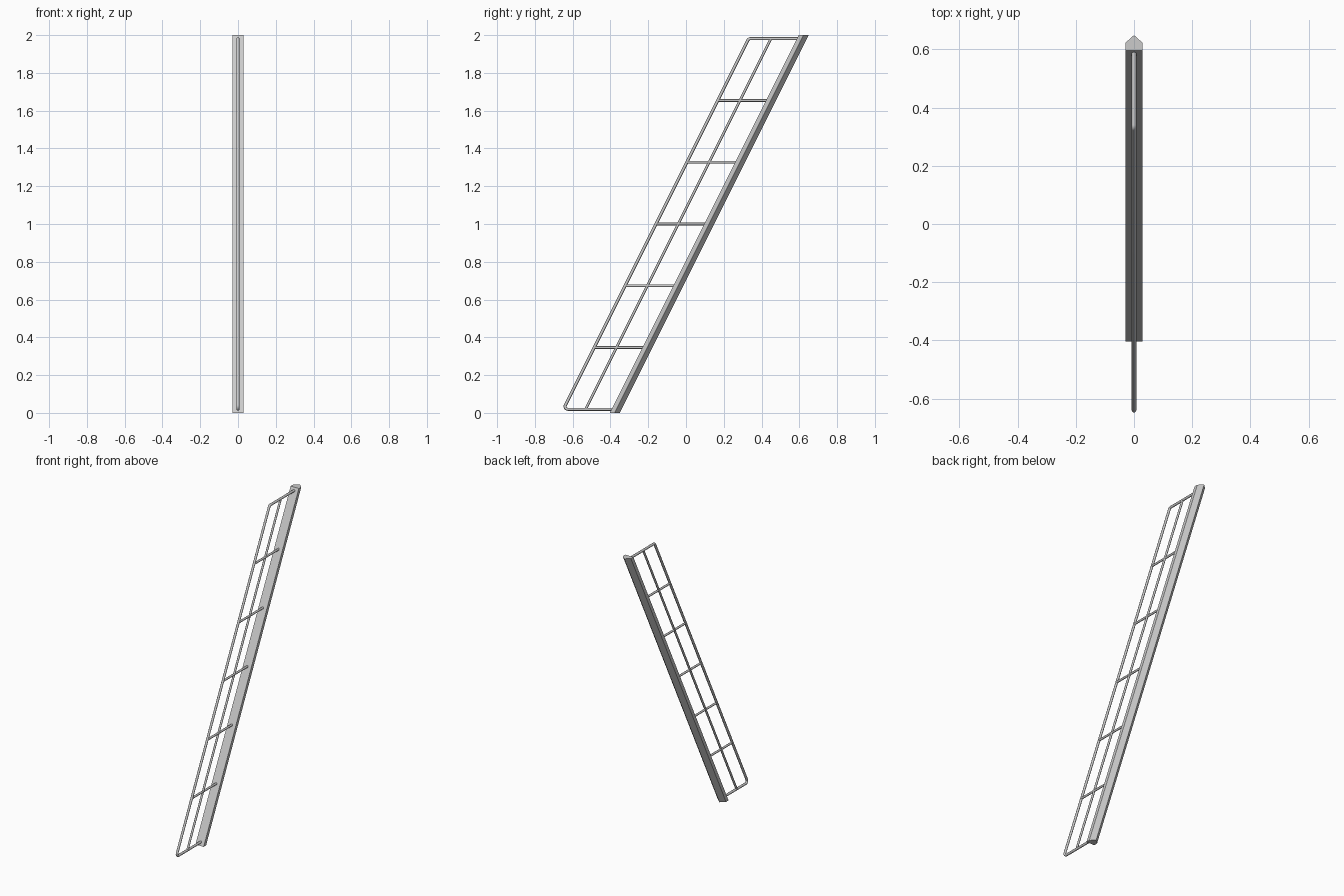
import bpy, bmesh, math
from mathutils import Vector

if "Cube" in bpy.data.objects:
    bpy.data.objects.remove(bpy.data.objects["Cube"])

SLOPE = 0.5                      # y gained per unit of height
Z_LOW, Z_HIGH = 0.019, 1.981     # lowest and highest rung heights


def post_y(z):
    return -0.404 + SLOPE * z


def rail_y(z):
    return -0.659 + SLOPE * z


def fillet(prev, corner, nxt, radius, steps=6):
    """Points of an arc rounding one corner of a path."""
    a, b = (prev - corner).normalized(), (nxt - corner).normalized()
    half = a.angle(b) / 2
    centre = corner + (a + b).normalized() * radius / math.sin(half)
    start = corner + a * radius / math.tan(half) - centre
    end = corner + b * radius / math.tan(half) - centre
    return [centre + start.lerp(end, i / steps).normalized() * radius
            for i in range(steps + 1)]


def rod(name, points, radius):
    curve = bpy.data.curves.new(name, 'CURVE')
    curve.dimensions = '3D'
    curve.bevel_depth = radius
    curve.bevel_resolution = 2
    curve.use_fill_caps = True
    spline = curve.splines.new('POLY')
    spline.points.add(len(points) - 1)
    for p, co in zip(spline.points, points):
        p.co = (*co, 1)
    obj = bpy.data.objects.new(name, curve)
    bpy.context.collection.objects.link(obj)
    return obj


# Leaning post: five-sided section sheared backwards, cut level at both ends
bm = bmesh.new()
section = [(-0.03, 0), (0.03, 0), (0.03, 0.026), (0, 0.053), (-0.03, 0.026)]
base = bm.faces.new([bm.verts.new((x, post_y(0) + y, 0)) for x, y in section])
top = bmesh.ops.extrude_face_region(bm, geom=[base], use_keep_orig=True)
bmesh.ops.translate(bm, vec=(0, 2 * SLOPE, 2),
                    verts=[v for v in top['geom'] if isinstance(v, bmesh.types.BMVert)])
bmesh.ops.recalc_face_normals(bm, faces=bm.faces)
mesh = bpy.data.meshes.new("leaning_post")
bm.to_mesh(mesh)
bm.free()
bpy.context.collection.objects.link(bpy.data.objects.new("leaning_post", mesh))

# Outer rail: one bent rod with rounded corners, both ends set in the post
path = [Vector((0, post_y(Z_LOW) + 0.01, Z_LOW)), Vector((0, rail_y(Z_LOW), Z_LOW)),
        Vector((0, rail_y(Z_HIGH), Z_HIGH)), Vector((0, post_y(Z_HIGH) + 0.01, Z_HIGH))]
rod("outer_rail",
    [path[0]] + fillet(*path[0:3], 0.015) + fillet(*path[1:4], 0.015) + [path[3]], 0.008)

# Middle rail parallel to the post
rod("middle_rail", [(0, -0.541 + SLOPE * z, z) for z in (Z_LOW, Z_HIGH)], 0.007)

# Level rungs between the outer rail and the post
for i in range(1, 6):
    z = Z_LOW + (Z_HIGH - Z_LOW) * i / 6
    rod(f"rung_{i}", [(0, rail_y(z), z), (0, post_y(z) + 0.01, z)], 0.007)
